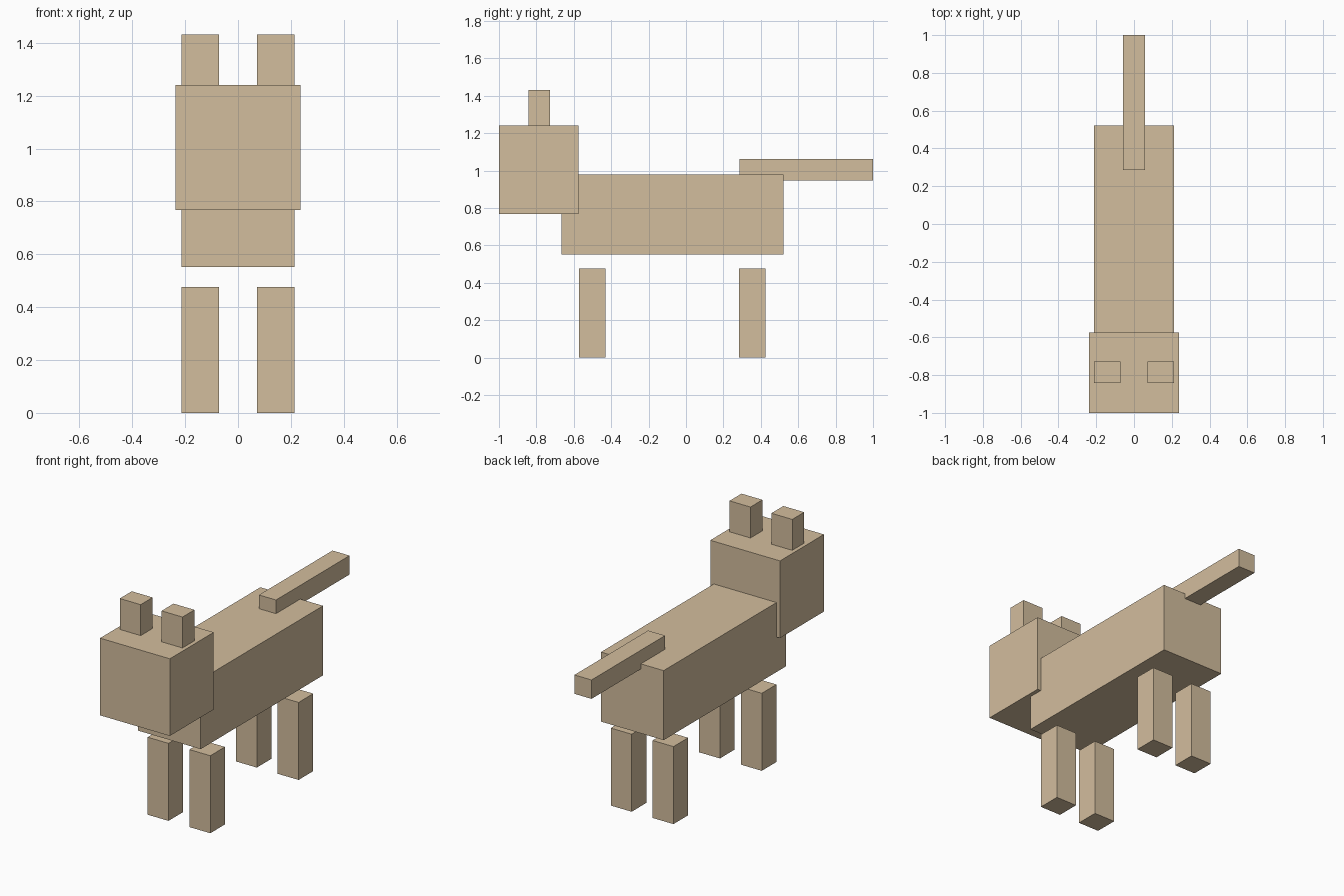
import bpy

if "Cube" in bpy.data.objects:
    bpy.data.objects.remove(bpy.data.objects["Cube"])

tan = bpy.data.materials.new("tan")
tan.diffuse_color = (0.65, 0.51, 0.34, 1)
tan.use_nodes = True
tan.node_tree.nodes["Principled BSDF"].inputs["Base Color"].default_value = tan.diffuse_color


def box(name, x, y, z):
    """Box spanning the (min, max) ranges on each axis."""
    ranges = (x, y, z)
    bpy.ops.mesh.primitive_cube_add(size=1, location=[(a + b) / 2 for a, b in ranges])
    ob = bpy.context.object
    ob.name = ob.data.name = name
    size = [b - a for a, b in ranges]
    for v in ob.data.vertices:
        v.co = [c * s for c, s in zip(v.co, size)]
    ob.data.materials.append(tan)
    return ob


# Trunk, head and tail
box("body", (-0.213, 0.213), (-0.666, 0.521), (0.552, 0.979))
box("head", (-0.237, 0.237), (-1.0, -0.574), (0.767, 1.241))
box("tail", (-0.058, 0.058), (0.286, 1.0), (0.947, 1.063))

# Ears and legs, one set per side
for side, x in (("left", (0.071, 0.213)), ("right", (-0.213, -0.071))):
    box(f"{side}_ear", x, (-0.843, -0.727), (1.241, 1.431))
    box(f"front_{side}_leg", x, (-0.573, -0.431), (0.0, 0.476))
    box(f"back_{side}_leg", x, (0.284, 0.426), (0.0, 0.476))
